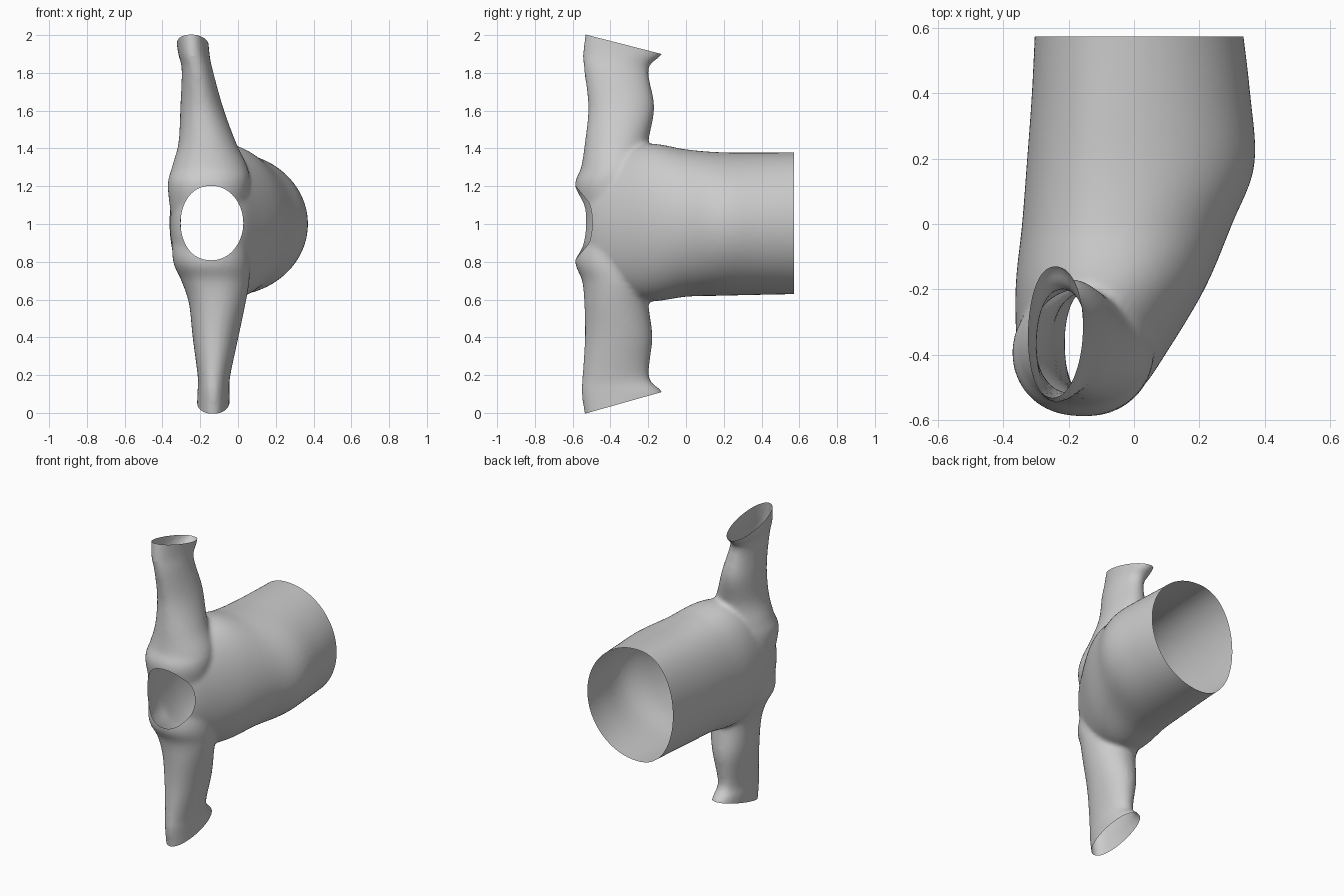
import bpy, bmesh, math
from mathutils import Vector

if "Cube" in bpy.data.objects:
    bpy.data.objects.remove(bpy.data.objects["Cube"])


def catmull(rows, steps=6):
    """Smoothly interpolate a list of section rows."""
    out = []
    for i in range(len(rows) - 1):
        p0, p1, p2 = rows[max(i - 1, 0)], rows[i], rows[i + 1]
        p3 = rows[min(i + 2, len(rows) - 1)]
        for s in range(steps):
            t = s / steps
            out.append([b + 0.5 * t * (c - a + t * (2*a - 5*b + 4*c - d + t * (3*(b - c) + d - a)))
                        for a, b, c, d in zip(p0, p1, p2, p3)])
    out.append(list(rows[-1]))
    return out


def loft(name, rows, point, n=64):
    """Closed tube through sections (position, a0, a1, peak, b0, b1)."""
    bm = bmesh.new()
    rings = []
    for pos, a0, a1, peak, b0, b1 in catmull(rows):
        ring = []
        for k in range(n):
            c, s = math.cos(math.tau * k / n), math.sin(math.tau * k / n)
            e = 1.0 if c > 0 else 0.85          # flatter on the low side
            a = peak + (a1 - peak if c > 0 else peak - a0) * math.copysign(abs(c) ** e, c)
            b = (b0 + b1) / 2 + (b1 - b0) / 2 * s
            ring.append(bm.verts.new(point(pos, a, b)))
        rings.append(ring)
    for r, q in zip(rings, rings[1:]):
        for k in range(n):
            bm.faces.new((r[k], r[(k + 1) % n], q[(k + 1) % n], q[k]))
    bm.faces.new(rings[0])
    bm.faces.new(rings[-1])
    bmesh.ops.recalc_face_normals(bm, faces=bm.faces)
    me = bpy.data.meshes.new(name)
    bm.to_mesh(me)
    bm.free()
    ob = bpy.data.objects.new(name, me)
    bpy.context.collection.objects.link(ob)
    return ob


def apply_all(ob):
    dg = bpy.context.evaluated_depsgraph_get()
    me = bpy.data.meshes.new_from_object(ob.evaluated_get(dg))
    ob.modifiers.clear()
    ob.data = me


def boolean(ob, other, op):
    m = ob.modifiers.new(op, 'BOOLEAN')
    m.operation, m.solver, m.object = op, 'EXACT', other
    apply_all(ob)
    bpy.data.objects.remove(other)


# Torso tube along y: y, x min, x max, x of crown, z min, z max
shirt = loft("shirt", [
    (-0.575, -0.26, -0.06, -0.16, 0.82, 1.18),
    (-0.50, -0.325, 0.025, -0.14, 0.70, 1.30),
    (-0.40, -0.355, 0.095, -0.12, 0.63, 1.37),
    (-0.20, -0.362, 0.215, -0.08, 0.59, 1.425),
    (0.00, -0.342, 0.30, -0.06, 0.615, 1.395),
    (0.18, -0.328, 0.368, -0.05, 0.62, 1.38),
    (0.40, -0.312, 0.355, -0.04, 0.625, 1.378),
    (0.65, -0.30, 0.325, -0.03, 0.63, 1.38)],
    lambda p, a, b: (a, p, b))

# Both sleeves and the shoulder yoke as one tube along z:
# z, x min, x max, x of crown, y min, y max
sleeves = loft("sleeves", [
    (-0.08, -0.22, -0.045, -0.13, -0.525, -0.08),
    (0.10, -0.215, -0.045, -0.13, -0.552, -0.12),
    (0.19, -0.213, -0.042, -0.13, -0.548, -0.195),
    (0.40, -0.24, 0.002, -0.12, -0.535, -0.178),
    (0.58, -0.26, 0.04, -0.11, -0.538, -0.20),
    (0.70, -0.30, 0.06, -0.12, -0.55, -0.20),
    (0.81, -0.345, 0.06, -0.14, -0.588, -0.20),
    (1.00, -0.35, 0.04, -0.14, -0.56, -0.20),
    (1.20, -0.372, 0.06, -0.15, -0.588, -0.20),
    (1.30, -0.35, 0.05, -0.15, -0.555, -0.20),
    (1.43, -0.315, -0.01, -0.16, -0.535, -0.20),
    (1.62, -0.305, -0.08, -0.19, -0.517, -0.168),
    (1.82, -0.298, -0.135, -0.22, -0.54, -0.198),
    (1.91, -0.318, -0.152, -0.24, -0.545, -0.12),
    (2.08, -0.34, -0.165, -0.25, -0.52, -0.08)],
    lambda p, a, b: (a, b, p))

# Fuse and soften the seams
boolean(shirt, sleeves, 'UNION')
m = shirt.modifiers.new("fuse", 'REMESH')
m.mode, m.voxel_size = 'VOXEL', 0.014
m = shirt.modifiers.new("soften", 'SMOOTH')
m.factor, m.iterations = 0.5, 6
apply_all(shirt)

# Neck opening: cut with an elliptical plug, then remove the plug's walls
CX, CZ, RX, RZ = -0.138, 1.005, 0.166, 0.197
plug = loft("neck_cutter", [
    (y, CX - RX, CX + RX, CX, CZ - RZ, CZ + RZ) for y in (-0.8, -0.6, -0.38)],
    lambda p, a, b: (a, p, b))
plug.hide_render = True
boolean(shirt, plug, 'DIFFERENCE')

bm = bmesh.new()
bm.from_mesh(shirt.data)


def in_neck(f):
    c = f.calc_center_median()
    dx, dz = (c.x - CX) / RX, (c.z - CZ) / RZ
    radial = abs(f.normal.x * dx + f.normal.z * dz)
    rim = abs(f.normal.y) < 0.02 and radial > 0.6 and dx * dx + dz * dz < 1.08
    return c.y < -0.35 and (dx * dx + dz * dz < 0.95 or rim)


bmesh.ops.delete(bm, geom=[f for f in bm.faces if in_neck(f)], context='FACES')

# Open hem and the two slanted cuffs
for co, no in (((0, 0.572, 0), (0, 1, 0)),
               ((0, -0.52, 2.0), (0, 0.10, 0.39)),
               ((0, -0.52, 0.0), (0, 0.11, -0.39))):
    bmesh.ops.bisect_plane(bm, geom=bm.verts[:] + bm.edges[:] + bm.faces[:],
                           plane_co=Vector(co), plane_no=Vector(no).normalized(),
                           clear_outer=True)
bm.to_mesh(shirt.data)
bm.free()

bpy.context.view_layer.objects.active = shirt
shirt.select_set(True)
bpy.ops.object.shade_smooth_by_angle(angle=math.radians(50))
